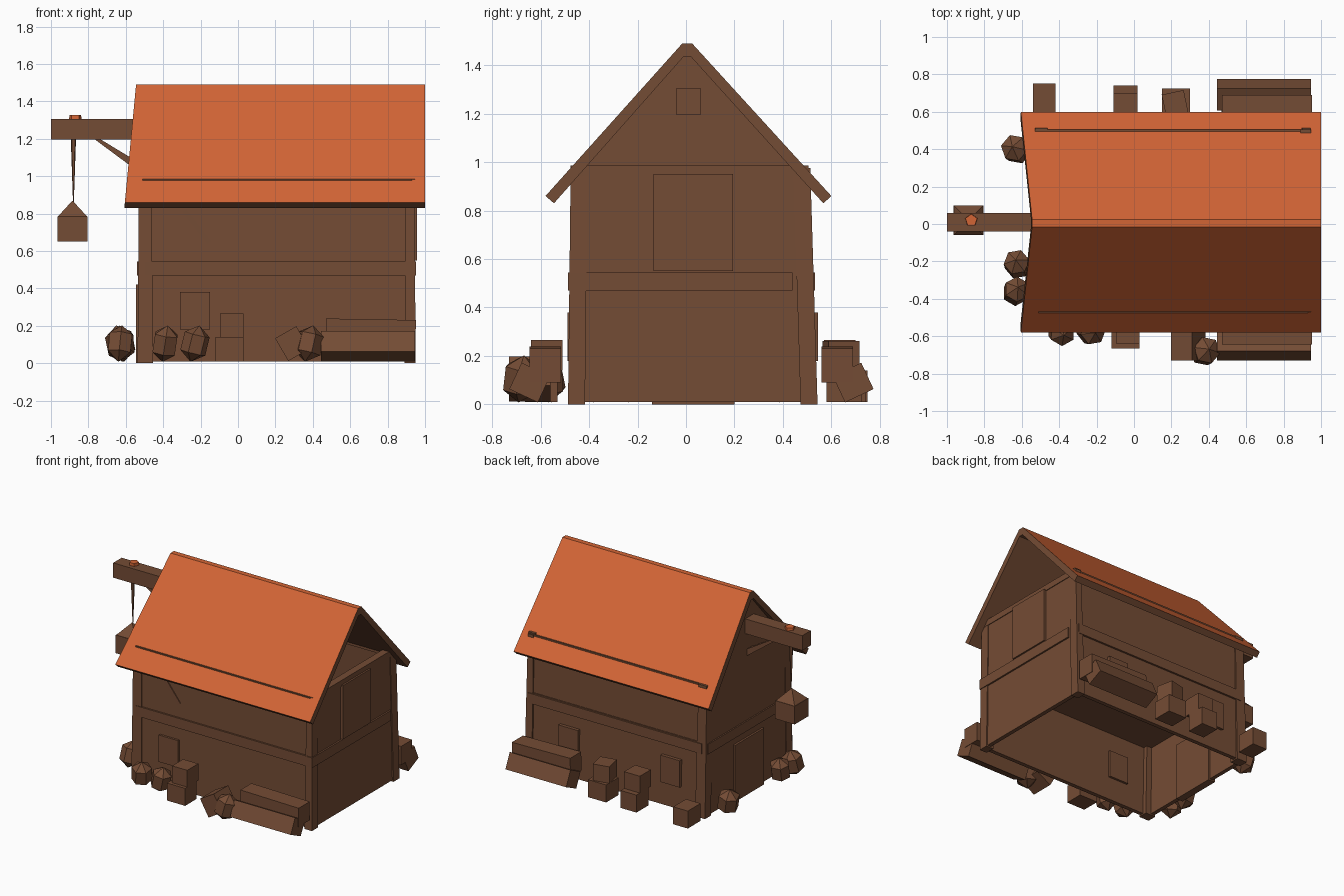
import bpy, bmesh, math
from mathutils import Matrix, Euler, Vector

if "Cube" in bpy.data.objects:
    bpy.data.objects.remove(bpy.data.objects["Cube"])


def material(name, rgb):
    m = bpy.data.materials.new(name)
    m.diffuse_color = (*rgb, 1)
    m.use_nodes = True
    m.node_tree.nodes["Principled BSDF"].inputs["Base Color"].default_value = m.diffuse_color
    return m


WOOD = material("wood", (0.175, 0.072, 0.035))
TILE = material("roof_orange", (0.65, 0.13, 0.036))


def finish(name, bm, mats=(WOOD,)):
    bmesh.ops.recalc_face_normals(bm, faces=bm.faces)
    me = bpy.data.meshes.new(name)
    bm.to_mesh(me)
    bm.free()
    for m in mats:
        me.materials.append(m)
    ob = bpy.data.objects.new(name, me)
    bpy.context.collection.objects.link(ob)
    return ob


def loft(name, a, b):
    """Solid between two matching loops of points."""
    bm = bmesh.new()
    va, vb = [bm.verts.new(p) for p in a], [bm.verts.new(p) for p in b]
    bm.faces.new(va)
    bm.faces.new(vb)
    n = len(a)
    for i in range(n):
        j = (i + 1) % n
        bm.faces.new((va[i], va[j], vb[j], vb[i]))
    return finish(name, bm)


def box(name, x0, x1, y0, y1, z0, z1):
    return loft(name, [(x0, y0, z0), (x1, y0, z0), (x1, y1, z0), (x0, y1, z0)],
                [(x0, y0, z1), (x1, y0, z1), (x1, y1, z1), (x0, y1, z1)])


def turned_box(name, loc, size, rot=(0, 0, 0)):
    bm = bmesh.new()
    bmesh.ops.create_cube(bm, size=1, matrix=Matrix.LocRotScale(
        Vector(loc), Euler([math.radians(r) for r in rot]), Vector(size)))
    return finish(name, bm)


def cone(name, loc, sides, r1, r2, depth, turn=0, mat=WOOD):
    bm = bmesh.new()
    bmesh.ops.create_cone(bm, cap_ends=True, segments=sides, radius1=r1, radius2=r2, depth=depth,
                          matrix=Matrix.Translation(loc) @ Matrix.Rotation(turn, 4, 'Z'))
    return finish(name, bm, (mat,))


def sack(name, x, y, r, turn):
    """Chunky six-sided sack, triangulated and slightly leaning."""
    bm = bmesh.new()
    bmesh.ops.create_uvsphere(bm, u_segments=6, v_segments=3, radius=1, matrix=Matrix.LocRotScale(
        Vector((x, y, 0.105)), Euler((0.2, 0.15, turn)), Vector((r, r, 0.1))))
    bmesh.ops.triangulate(bm, faces=bm.faces)
    return finish(name, bm)


# Side walls lean inward slightly; the underside of the house is open
T = 0.03
X0, X1 = -0.53, 0.94
for name, yb, yt, t in (("front_wall", -0.478, -0.468, T), ("back_wall", 0.53, 0.505, -T)):
    loft(name, [(X0, yb, 0.01), (X1, yb, 0.01), (X1, yb + t, 0.01), (X0, yb + t, 0.01)],
         [(X0, yt, 0.97), (X1, yt, 0.97), (X1, yt + t, 0.97), (X0, yt + t, 0.97)])

# Left wall closes up to the ridge, right wall stops below the open gable
left = [(-0.478, 0.01), (0.53, 0.01), (0.505, 0.95), (0.01, 1.46), (-0.468, 0.95)]
loft("left_gable_wall", [(X0, y, z) for y, z in left], [(X0 + T, y, z) for y, z in left])
right = [(-0.478, 0.01), (0.53, 0.01), (0.505, 0.98), (-0.468, 0.98)]
loft("right_wall", [(X1, y, z) for y, z in right], [(X1 - T, y, z) for y, z in right])
box("upper_floor", X0, X1, -0.46, 0.52, 0.52, 0.55)

# Corner posts, following the lean of the walls
for label, xa, xb in (("left", -0.537, -0.455), ("right", 0.89, 0.95)):
    for side, yb, yt, w in (("front", -0.487, -0.476, 0.07), ("back", 0.543, 0.513, -0.07)):
        loft(f"{label}_{side}_post",
             [(xa, yb, 0), (xb, yb, 0), (xb, yb + w, 0), (xa, yb + w, 0)],
             [(xa + .007, yt, .975), (xb - .007, yt, .975),
              (xb - .007, yt + w, .975), (xa + .007, yt + w, .975)])

# Middle beams and wall plates
box("front_mid_beam", -0.5, 0.93, -0.485, -0.45, 0.47, 0.545)
box("back_mid_beam", -0.5, 0.93, 0.49, 0.532, 0.47, 0.545)
box("right_mid_beam", 0.91, 0.952, -0.488, 0.44, 0.47, 0.545)
box("left_mid_beam", -0.54, -0.5, -0.47, 0.51, 0.47, 0.545)
box("front_wall_plate", -0.51, 0.93, -0.476, -0.43, 0.93, 0.985)
box("back_wall_plate", -0.51, 0.93, 0.46, 0.505, 0.93, 0.975)
box("right_tie_beam", 0.89, 0.945, -0.47, 0.505, 0.94, 0.985)

# Hatch, door and shutters
box("right_hatch", 0.9, 0.958, -0.135, 0.195, 0.55, 0.95)
box("left_door", -0.545, -0.49, -0.14, 0.2, 0.0, 0.42)
box("front_shutter", -0.31, -0.15, -0.49, -0.43, 0.18, 0.38)
for i, x in enumerate((-0.25, 0.59)):
    box(f"back_shutter_{i}", x - 0.08, x + 0.08, 0.48, 0.545, 0.18, 0.38)
turned_box("front_brace", (-0.22, -0.462, 0.73), (0.22, 0.03, 0.03), (0, 52, 0))

# Roof: two slopes with orange tops, the left verge slanting outward to the eaves
outer = [(-0.58, 0.86), (-0.015, 1.49), (0.025, 1.49), (0.6, 0.86)]
inner = [(-0.545, 0.83), (-0.01, 1.435), (0.02, 1.435), (0.567, 0.83)]
bm = bmesh.new()


def verge(p):
    y, z = p
    return (bm.verts.new((-0.545 - 0.06 * (1.49 - z) / 0.63, y, z)), bm.verts.new((1.0, y, z)))


o, n = [verge(p) for p in outer], [verge(p) for p in inner]
for i in range(3):
    bm.faces.new((o[i][0], o[i][1], o[i + 1][1], o[i + 1][0])).material_index = 1
    bm.faces.new((n[i][0], n[i][1], n[i + 1][1], n[i + 1][0]))
    for e in (0, 1):
        bm.faces.new((o[i][e], o[i + 1][e], n[i + 1][e], n[i][e]))
for i in (0, 3):
    bm.faces.new((o[i][0], o[i][1], n[i][1], n[i][0]))
finish("roof", bm, (WOOD, TILE))

# Hoist: beam, brace, rope, knot and hanging crate
box("hoist_beam", -1.0, -0.46, -0.04, 0.06, 1.195, 1.305)
loft("hoist_brace", [(-0.77, -0.015, 1.2), (-0.74, -0.015, 1.2), (-0.74, 0.04, 1.2), (-0.77, 0.04, 1.2)],
     [(-0.5, -0.015, 1.0), (-0.5, -0.015, 1.055), (-0.5, 0.04, 1.055), (-0.5, 0.04, 1.0)])
cone("hoist_rope", (-0.88, 0.02, 1.03), 5, 0.002, 0.015, 0.36)
cone("hoist_knot", (-0.87, 0.02, 1.313), 5, 0.035, 0.033, 0.026, 0, TILE)
box("hanging_crate", -0.965, -0.805, -0.06, 0.1, 0.65, 0.785)
cone("crate_sling", (-0.885, 0.02, 0.825), 4, 0.113, 0.003, 0.085, math.pi / 4)

# Sacks around the walls
for i, (x, y, r) in enumerate(((-0.39, -0.575, 0.08), (-0.23, -0.575, 0.08), (0.38, -0.68, 0.085),
                               (-0.63, -0.36, 0.08), (-0.625, -0.215, 0.08), (-0.63, 0.4, 0.085))):
    sack(f"sack_{i}", x, y, r, i * 0.7)

# Crates, stacked in pairs
box("front_crate_low", -0.12, 0.03, -0.665, -0.53, 0.01, 0.14)
box("front_crate_high", -0.095, 0.03, -0.64, -0.51, 0.14, 0.265)
turned_box("front_tilted_crate", (0.29, -0.645, 0.105), (0.13, 0.17, 0.14), (0, -30, 0))
box("back_crate_left", -0.54, -0.42, 0.6, 0.75, 0.01, 0.14)
box("back_crate_mid_low", -0.11, 0.02, 0.6, 0.74, 0.01, 0.14)
box("back_crate_mid_high", -0.11, 0.02, 0.57, 0.7, 0.14, 0.265)
box("back_crate_right_low", 0.15, 0.3, 0.58, 0.725, 0.01, 0.14)
turned_box("back_crate_right_high", (0.22, 0.64, 0.2), (0.12, 0.13, 0.125), (0, 0, 12))

# Timber stacks on both long sides
for side, s, y in (("front", -1, 0.645), ("back", 1, 0.69)):
    turned_box(f"{side}_timber_low", (0.695, s * y, 0.09), (0.5, 0.13, 0.12), (s * 25, 0, 0))
    turned_box(f"{side}_timber_high", (0.71, s * (y - 0.065), 0.165), (0.48, 0.13, 0.14), (0, 1, 0))
